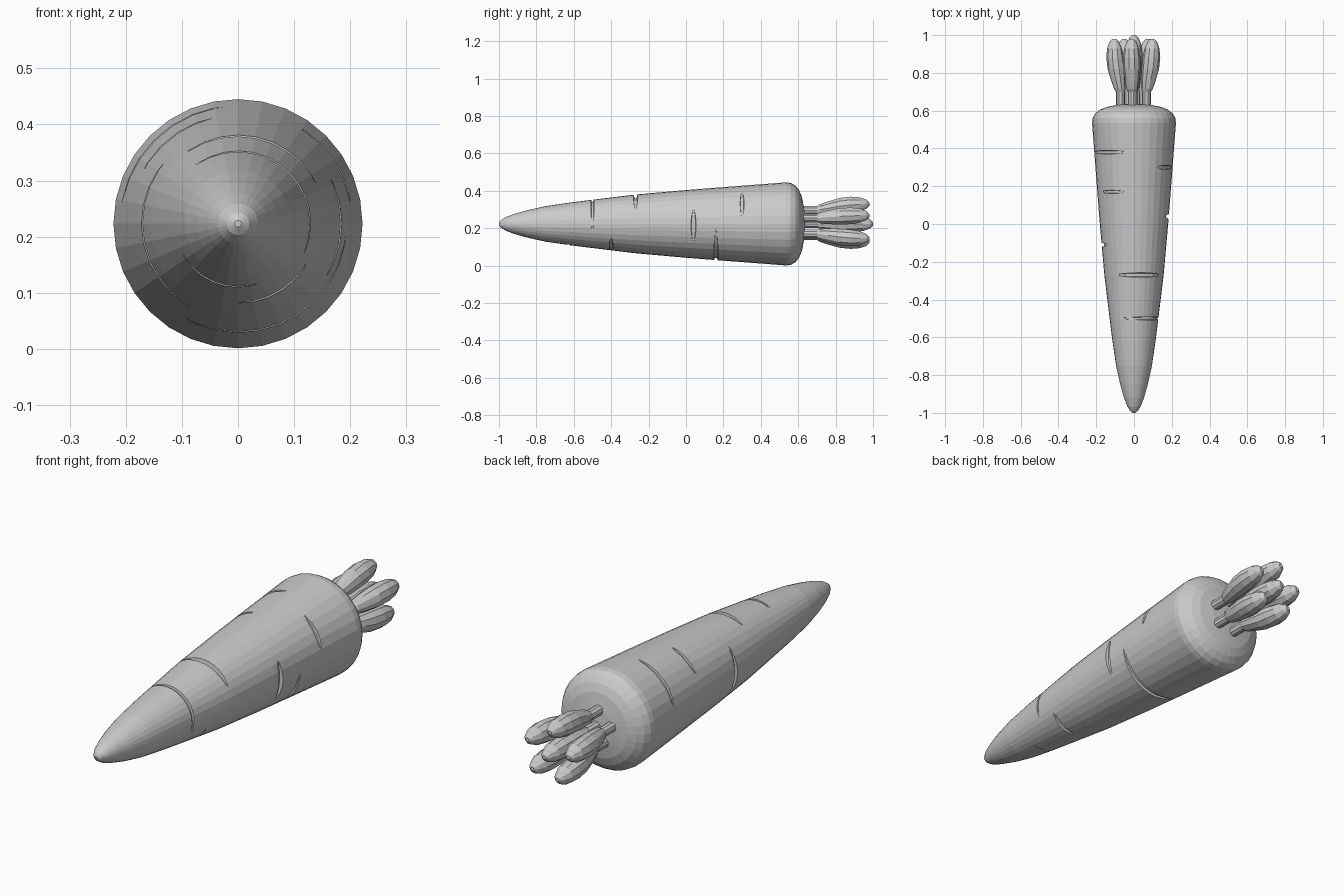
import bpy, bmesh, math
from mathutils import Vector, Matrix

if "Cube" in bpy.data.objects:
    bpy.data.objects.remove(bpy.data.objects["Cube"])

CZ = 0.223  # height of the root's axis


def make_object(name, bm):
    bmesh.ops.recalc_face_normals(bm, faces=bm.faces)
    mesh = bpy.data.meshes.new(name)
    bm.to_mesh(mesh)
    bm.free()
    obj = bpy.data.objects.new(name, mesh)
    bpy.context.collection.objects.link(obj)
    return obj


def tube(bm, rings, closed_ends=True):
    """Skin a list of point rings, capping both ends."""
    loops = [[bm.verts.new(p) for p in ring] for ring in rings]
    for a, b in zip(loops, loops[1:]):
        n = len(a)
        for i in range(n):
            bm.faces.new((a[i], a[(i + 1) % n], b[(i + 1) % n], b[i]))
    bm.faces.new(loops[0])
    bm.faces.new(loops[-1])


def circle(cx, y, cz, r, n):
    return [Vector((cx + r * math.cos(2 * math.pi * i / n), y,
                    cz + r * math.sin(2 * math.pi * i / n))) for i in range(n)]


# Root: tapered lathe along y
PROFILE = [(-1.0, .006), (-.99, .02), (-.965, .036), (-.92, .053), (-.85, .073),
           (-.75, .095), (-.62, .114), (-.5, .129), (-.27, .157), (0, .181),
           (.27, .202), (.535, .222), (.56, .219), (.585, .205), (.605, .18),
           (.62, .145), (.632, .08), (.636, .02)]


def root_radius(y):
    for (y0, r0), (y1, r1) in zip(PROFILE, PROFILE[1:]):
        if y0 <= y <= y1:
            return r0 + (r1 - r0) * (y - y0) / (y1 - y0)


bm = bmesh.new()
tube(bm, [circle(0, y, CZ, r, 32) for y, r in PROFILE])
root = make_object("carrot_root", bm)

# Grooves: y, start angle, end angle (from +x towards +z), half width, depth
GROOVES = [(.38, 95, 172, .013, .012), (.17, 102, 152, .012, .012),
           (.30, 8, 57, .014, .012), (.04, -32, 27, .018, .014),
           (.16, -122, -3, .016, .013), (-.11, 138, 242, .014, .014),
           (-.27, 26, 127, .015, .022), (-.5, -28, 130, .011, .011),
           (-.4, -92, -28, .014, .012), (-.63, 205, 292, .009, .009)]
bm = bmesh.new()
for y, a0, a1, w, depth in GROOVES:
    rings, steps = [], 16
    for i in range(steps + 1):
        t = i / steps
        s = max(.06, math.sin(math.pi * t) ** .6)
        a = math.radians(a0 + (a1 - a0) * t)
        r = root_radius(y)
        section = [(-w * s, r + .02), (w * s, r + .02),
                   (w * s * .6, r + .003 - (depth + .003) * s),
                   (-w * s * .6, r + .003 - (depth + .003) * s)]
        rings.append([Vector((q * math.cos(a), y + dy, CZ + q * math.sin(a)))
                      for dy, q in section])
    tube(bm, rings)
cutter = make_object("groove_cutter", bm)
cutter.hide_render = True
cutter.hide_set(True)
cut = root.modifiers.new("grooves", 'BOOLEAN')
cut.operation = 'DIFFERENCE'
cut.solver = 'EXACT'
cut.object = cutter

# Leaf stalks: thin stem swelling into a pod, leaning outwards
STALK = [(.60, .026, 0), (.70, .026, 0), (.715, .034, .1), (.76, .043, .35),
         (.82, .051, .7), (.88, .052, .9), (.93, .044, 1), (.965, .028, 1.05),
         (.98, .010, 1.05)]


def stalk(name, angle, radial, lean, stretch):
    c, s = math.cos(math.radians(angle)), math.sin(math.radians(angle))
    bm = bmesh.new()
    rings = []
    for y, r, k in STALK:
        d = radial + lean * k
        rings.append(circle(d * c, .6 + (y - .6) * stretch, CZ + d * s, r * .9, 10))
    tube(bm, rings)
    return make_object(name, bm)


stalk("leaf_centre", 0, 0, 0, 1.053)
for i in range(5):
    stalk(f"leaf_{i + 1}", 97 + 72 * i, .073, .032, 1.0)
